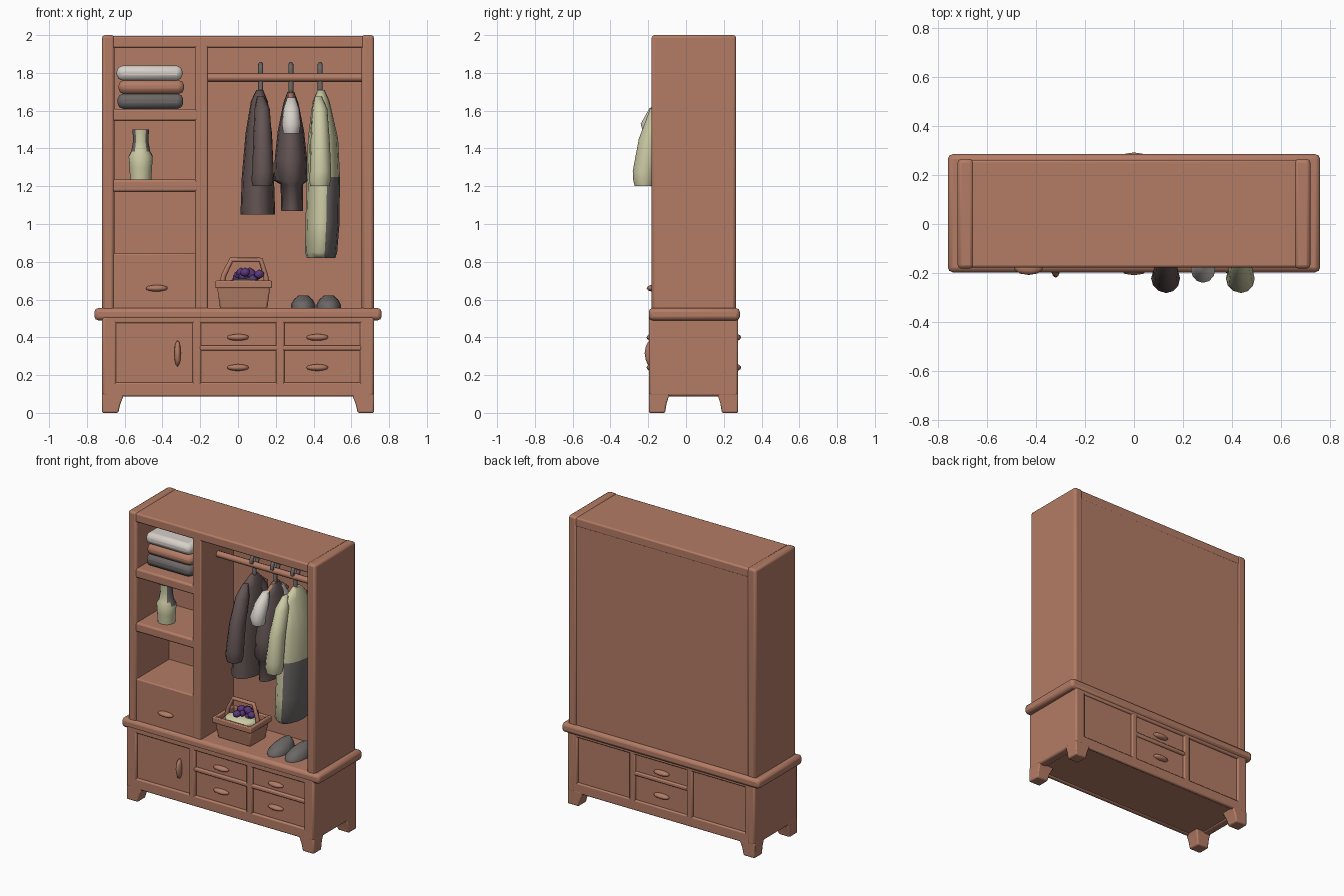
import bpy, bmesh, math, random
from mathutils import Vector

random.seed(3)


def material(name, r, g, b):
    m = bpy.data.materials.new(name)
    m.diffuse_color = (r, g, b, 1)
    return m


WOOD = material("warm wood", 0.45, 0.20, 0.13)
DARK = material("dark cloth", 0.125, 0.09, 0.088)
GREEN = material("pale green", 0.60, 0.59, 0.37)
WHITE = material("off white", 0.68, 0.63, 0.59)
GREY = material("grey", 0.15, 0.135, 0.135)
PURPLE = material("purple", 0.105, 0.04, 0.20)


def finish(bm, name, mat, bevel=0.0, angle=40):
    bmesh.ops.recalc_face_normals(bm, faces=bm.faces[:])
    mesh = bpy.data.meshes.new(name)
    bm.to_mesh(mesh)
    bm.free()
    ob = bpy.data.objects.new(name, mesh)
    bpy.context.collection.objects.link(ob)
    mesh.materials.append(mat)
    if bevel:
        mod = ob.modifiers.new("soft edges", 'BEVEL')
        mod.width = bevel
        mod.segments = 2
    bpy.ops.object.select_all(action='DESELECT')
    bpy.context.view_layer.objects.active = ob
    ob.select_set(True)
    bpy.ops.object.shade_smooth_by_angle(angle=math.radians(angle))
    return ob


def box(name, x0, x1, y0, y1, z0, z1, mat=WOOD, bevel=0.008):
    bm = bmesh.new()
    bmesh.ops.create_cube(bm, size=1)
    for v in bm.verts:
        v.co = ((x0 + x1) / 2 + v.co.x * (x1 - x0), (y0 + y1) / 2 + v.co.y * (y1 - y0),
                (z0 + z1) / 2 + v.co.z * (z1 - z0))
    return finish(bm, name, mat, bevel)


def loft(name, sections, mat, n=14, bevel=0.0):
    """Skin horizontal rings (cx, cy, z, rx, ry); n=4 gives rectangles."""
    bm = bmesh.new()
    k, off = (math.sqrt(2), math.pi / 4) if n == 4 else (1, 0)
    rings = []
    for cx, cy, z, rx, ry in sections:
        rings.append([bm.verts.new((cx + k * rx * math.cos(off + i * math.tau / n),
                                    cy + k * ry * math.sin(off + i * math.tau / n), z))
                      for i in range(n)])
    for a, b in zip(rings, rings[1:]):
        for i in range(n):
            bm.faces.new((a[i], a[(i + 1) % n], b[(i + 1) % n], b[i]))
    bm.faces.new(rings[0])
    bm.faces.new(rings[-1])
    return finish(bm, name, mat, bevel, 55)


def ball(name, loc, scale, mat, sub=2):
    bm = bmesh.new()
    bmesh.ops.create_icosphere(bm, subdivisions=sub, radius=1)
    for v in bm.verts:
        v.co = Vector(loc) + v.co * Vector(scale)
    return finish(bm, name, mat, 0, 60)


def tube(name, points, r, mat):
    cu = bpy.data.curves.new(name, 'CURVE')
    cu.dimensions = '3D'
    cu.bevel_depth = r
    cu.bevel_resolution = 2
    cu.use_fill_caps = True
    sp = cu.splines.new('POLY')
    sp.points.add(len(points) - 1)
    for p, co in zip(sp.points, points):
        p.co = (*co, 1)
    ob = bpy.data.objects.new(name, cu)
    bpy.context.collection.objects.link(ob)
    cu.materials.append(mat)
    return ob


# Upper carcass
for s, side in ((-1, "left"), (1, "right")):
    a, b = sorted((s * 0.655, s * 0.72))
    box(side + "_side_panel", a, b, -0.182, 0.265, 0.52, 2.0, bevel=0.015)
box("top_panel", -0.67, 0.67, -0.178, 0.262, 1.932, 1.995, bevel=0.01)
box("back_panel", -0.67, 0.67, 0.18, 0.26, 0.52, 1.96)
box("divider", -0.227, -0.16, -0.178, 0.19, 0.52, 1.95)
for i, (z0, z1) in enumerate(((1.545, 1.61), (1.17, 1.235))):
    box(f"shelf_{i}", -0.67, -0.21, -0.178, 0.19, z0, z1, bevel=0.012)
box("upper_drawer", -0.67, -0.21, -0.176, 0.19, 0.54, 0.845)
ball("upper_drawer_pull", (-0.43, -0.178, 0.66), (0.06, 0.03, 0.018), WOOD)

# Ledge and base cabinet, with framed fronts on both faces
box("ledge", -0.76, 0.76, -0.197, 0.285, 0.49, 0.555, bevel=0.02)
box("base_core", -0.71, 0.71, -0.18, 0.262, 0.095, 0.51)
for s, side in ((-1, "left"), (1, "right")):
    a, b = sorted((s * 0.66, s * 0.72))
    box(side + "_base_side", a, b, -0.197, 0.276, 0.088, 0.51, bevel=0.012)
for face, y0, y1, right in (("front", -0.197, -0.165, 0.655), ("back", 0.25, 0.275, 0.215)):
    box(face + "_bottom_rail", -0.70, 0.70, y0, y1, 0.088, 0.16)
    box(face + "_top_rail", -0.70, 0.70, y0, y1, 0.475, 0.51)
    for i, (x0, x1) in enumerate(((-0.70, -0.645), (-0.24, -0.195), (0.20, 0.245), (0.645, 0.70))):
        box(f"{face}_stile_{i}", x0, x1, y0, y1, 0.12, 0.50)
    box(face + "_middle_rail", -0.205, right, y0, y1, 0.33, 0.358)
    yp = y0 + 0.014 if face == "front" else y1 - 0.009
    for x in ((0.0, 0.42) if face == "front" else (0.0,)):
        for z in (0.40, 0.24):
            ball(f"{face}_drawer_pull", (x, yp, z), (0.06, 0.026, 0.018), WOOD)
ball("door_pull", (-0.32, -0.185, 0.315), (0.018, 0.034, 0.07), WOOD)

# Tapered feet
for sx in (-1, 1):
    for cy, sy in ((-0.197, 1), (0.276, -1)):
        loft("foot", [(sx * 0.677, cy + sy * 0.043, 0.0, 0.043, 0.043),
                      (sx * 0.671, cy + sy * 0.047, 0.05, 0.049, 0.047),
                      (sx * 0.66, cy + sy * 0.056, 0.105, 0.06, 0.056)], WOOD, 4, 0.008)

# Hanging rail
RAIL_Y, RAIL_Z = 0.01, 1.775
tube("hanging_rail", [(-0.17, RAIL_Y, RAIL_Z), (0.66, RAIL_Y, RAIL_Z)], 0.022, WOOD)


def hanger(x):
    tube("hanger_arms", [(x, -0.13, 1.61), (x, -0.03, 1.68), (x, RAIL_Y, 1.695),
                         (x, 0.05, 1.68), (x, 0.14, 1.61)], 0.014, WOOD)
    arc = [(x, RAIL_Y + 0.036 * math.sin(t), 1.81 + 0.036 * math.cos(t))
           for t in [math.radians(-110 + 27 * i) for i in range(11)]]
    tube("hanger_hook", arc + [(x, RAIL_Y, 1.74), (x, RAIL_Y, 1.69)], 0.013, GREY)


def sleeves(name, x, path, mat):
    loft("front_" + name, path, mat, 12)
    loft("back_" + name, [(a, -0.5 * b, z, rx, ry) for a, b, z, rx, ry in path], mat, 12)


def long_sleeve(x):
    return [(x - 0.008, -0.09, 1.675, 0.018, 0.025), (x, -0.135, 1.61, 0.04, 0.055),
            (x + 0.002, -0.19, 1.45, 0.05, 0.06), (x + 0.004, -0.222, 1.28, 0.056, 0.06),
            (x, -0.222, 1.235, 0.058, 0.058), (x, -0.222, 1.2, 0.05, 0.05)]


# Dark jacket
hanger(0.12)
loft("jacket_body", [(0.115, 0.01, 1.71, 0.018, 0.035), (0.113, 0.0, 1.65, 0.045, 0.11),
                     (0.11, 0.0, 1.48, 0.07, 0.15), (0.105, -0.01, 1.25, 0.085, 0.16),
                     (0.105, -0.01, 1.05, 0.092, 0.165)], DARK)
sleeves("jacket_sleeve", 0.125, long_sleeve(0.128), DARK)

# Short outfit with white sleeves
hanger(0.28)
loft("outfit_body", [(0.28, 0.01, 1.70, 0.018, 0.035), (0.28, 0.0, 1.64, 0.04, 0.10),
                     (0.28, 0.0, 1.49, 0.07, 0.14), (0.28, -0.01, 1.35, 0.085, 0.16),
                     (0.28, -0.01, 1.23, 0.09, 0.165), (0.285, -0.01, 1.21, 0.06, 0.15),
                     (0.287, -0.01, 1.07, 0.058, 0.15)], DARK)
sleeves("white_sleeve", 0.28, [(0.282, -0.10, 1.67, 0.022, 0.03), (0.282, -0.14, 1.61, 0.042, 0.055),
                               (0.282, -0.185, 1.53, 0.05, 0.055), (0.282, -0.18, 1.48, 0.042, 0.045)], WHITE)

# Pale green long coat, grey along its lower right side
hanger(0.435)
coat = loft("coat_body", [(0.44, 0.01, 1.71, 0.018, 0.035), (0.44, 0.0, 1.65, 0.045, 0.11),
                          (0.45, 0.0, 1.45, 0.08, 0.15), (0.452, -0.01, 1.25, 0.088, 0.165),
                          (0.447, -0.015, 1.0, 0.09, 0.17), (0.44, -0.015, 0.85, 0.085, 0.172),
                          (0.44, -0.01, 0.82, 0.075, 0.15)], GREEN)
coat.data.materials.append(GREY)
for p in coat.data.polygons:
    if p.normal.x > 0.55 and p.center.z < 1.35:
        p.material_index = 1
sleeves("coat_sleeve", 0.433, long_sleeve(0.433), GREEN)

# Folded stack
for name, z0, z1, mat, dx in (("folded_grey", 1.61, 1.69, GREY, 0.0), ("folded_brown", 1.688, 1.762, WOOD, 0.005),
                              ("folded_white", 1.76, 1.838, WHITE, -0.004)):
    box(name, -0.638 + dx, -0.29 + dx, -0.11, 0.13, z0, z1, mat, 0.03)

# Vase
vase = loft("vase", [(-0.515, -0.05, 1.235, 0.056, 0.056), (-0.515, -0.05, 1.30, 0.06, 0.06),
                     (-0.515, -0.05, 1.36, 0.064, 0.064), (-0.515, -0.05, 1.385, 0.05, 0.05),
                     (-0.515, -0.05, 1.44, 0.04, 0.04), (-0.515, -0.05, 1.50, 0.044, 0.044)], GREEN)
vase.data.materials.append(GREY)
for p in vase.data.polygons:
    if p.normal.z > 0.9 or (abs(p.normal.x) > 0.75 and p.center.z > 1.37):
        p.material_index = 1

# Basket with handle, cloth and flowers
loft("basket", [(0.03, 0.0, 0.55, 0.125, 0.085), (0.03, 0.0, 0.665, 0.14, 0.10)], WOOD, 4, 0.01)
for y in (-0.103, 0.103):
    box("basket_rim_long", -0.12, 0.18, y - 0.012, y + 0.012, 0.66, 0.70, WOOD, 0.006)
for x in (-0.108, 0.168):
    box("basket_rim_short", x - 0.012, x + 0.012, -0.10, 0.10, 0.66, 0.70, WOOD, 0.006)
ball("basket_cloth", (0.03, 0.0, 0.68), (0.12, 0.09, 0.03), GREEN)
tube("basket_handle", [(-0.085, 0, 0.68), (-0.075, 0, 0.73), (-0.035, 0, 0.81), (0.12, 0, 0.81),
                       (0.145, 0, 0.73), (0.155, 0, 0.68)], 0.014, WOOD)
for i in range(11):
    ball("flower", (0.07 + random.uniform(-0.075, 0.065), random.uniform(-0.07, 0.06),
                    0.715 + random.uniform(-0.01, 0.035)), (0.03, 0.03, 0.026), PURPLE, 1)

# Pair of shoes
for x in (0.345, 0.48):
    loft("shoe", [(x, -0.02, 0.553, 0.066, 0.12), (x, -0.02, 0.575, 0.064, 0.118),
                  (x, 0.0, 0.60, 0.05, 0.09), (x, 0.02, 0.622, 0.025, 0.055)], GREY)
